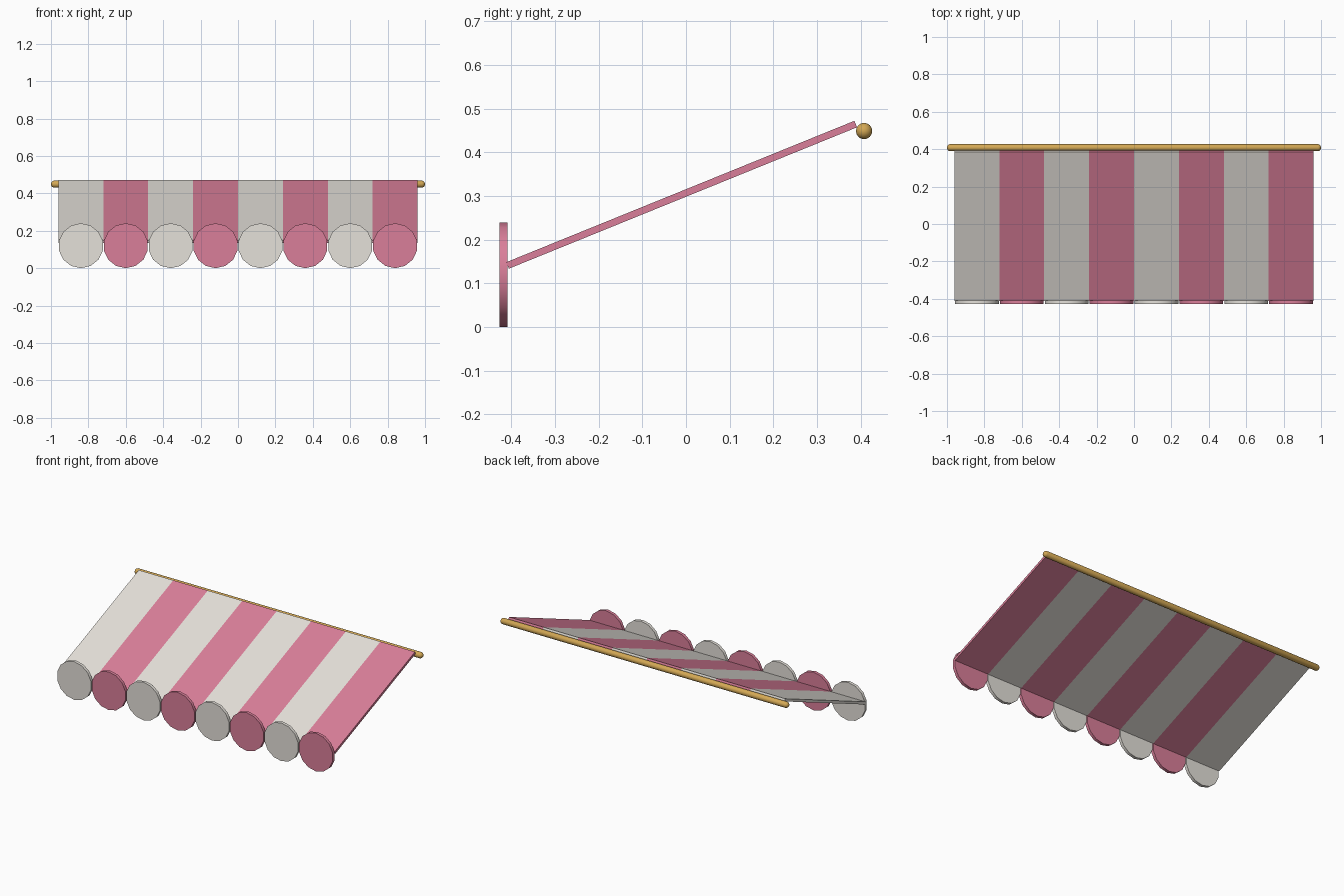
import bpy
from math import radians

cube = bpy.data.objects.get("Cube")
if cube:
    bpy.data.objects.remove(cube, do_unlink=True)


def make_material(name, rgb):
    mat = bpy.data.materials.new(name)
    mat.use_nodes = True
    mat.diffuse_color = (*rgb, 1)
    mat.node_tree.nodes["Principled BSDF"].inputs["Base Color"].default_value = (*rgb, 1)
    return mat


cream = make_material("cream cloth", (0.78, 0.75, 0.70))
pink = make_material("pink cloth", (0.70, 0.21, 0.32))
gold = make_material("gold metal", (0.65, 0.39, 0.09))

STRIPES = 8
PITCH = 0.24
SLOPE = radians(22.1)


def finish(name, mat):
    obj = bpy.context.object
    obj.name = name
    obj.data.materials.append(mat)
    return obj


# Sloping cloth stripes, each ending in a round scallop at the front
for i in range(STRIPES):
    x = (i - (STRIPES - 1) / 2) * PITCH
    cloth = pink if i % 2 else cream

    bpy.ops.mesh.primitive_cube_add(size=1, location=(x, -0.01, 0.303), rotation=(SLOPE, 0, 0))
    panel = finish(f"awning_stripe_{i + 1}", cloth)
    panel.scale = (PITCH, 0.861, 0.016)

    bpy.ops.mesh.primitive_cylinder_add(vertices=14, radius=0.12, depth=0.019,
                                        location=(x, -0.418, 0.12), rotation=(radians(90), 0, 0))
    finish(f"scallop_{i + 1}", cloth)
    bpy.ops.object.shade_smooth_by_angle(angle=radians(35))

# Round-ended rod along the back: a sphere pulled apart at its middle band
RADIUS = 0.019
bpy.ops.mesh.primitive_uv_sphere_add(segments=16, ring_count=9, radius=RADIUS,
                                     location=(0, 0.408, 0.449), rotation=(0, radians(90), 0))
rod = finish("back_rod", gold)
for v in rod.data.vertices:
    v.co.z += (1 - RADIUS) * (1 if v.co.z > 0 else -1)
bpy.ops.object.shade_smooth_by_angle(angle=radians(60))
